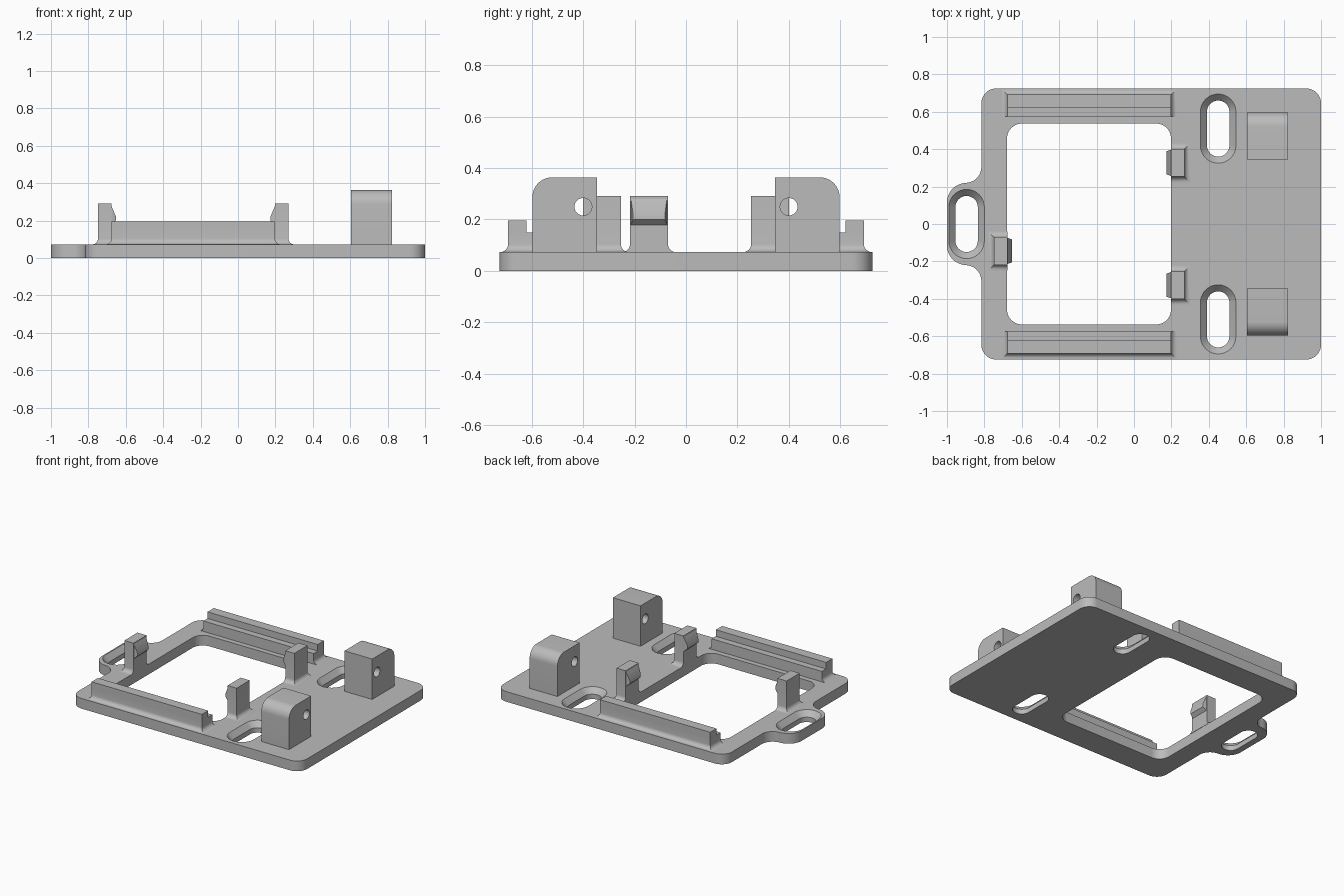
import bpy
import bmesh
from math import sin, cos, pi, radians
from mathutils import Vector

T = 0.073        # plate thickness
FIL = 0.03       # foot fillet radius

cube = bpy.data.objects.get("Cube")
if cube:
    bpy.data.objects.remove(cube, do_unlink=True)

grey = bpy.data.materials.new("grey plastic")
grey.use_nodes = True
colour = (0.5, 0.5, 0.5, 1)
grey.diffuse_color = colour
grey.node_tree.nodes["Principled BSDF"].inputs["Base Color"].default_value = colour


def loft(name, rings):
    """Solid skinned through equal-length rings of points, capped at both ends."""
    bm = bmesh.new()
    loops = [[bm.verts.new(p) for p in ring] for ring in rings]
    n = len(loops[0])
    for a, b in zip(loops, loops[1:]):
        for i in range(n):
            j = (i + 1) % n
            bm.faces.new((a[i], a[j], b[j], b[i]))
    bm.faces.new(loops[0])
    bm.faces.new(loops[-1])
    bmesh.ops.remove_doubles(bm, verts=bm.verts, dist=1e-5)
    bmesh.ops.recalc_face_normals(bm, faces=bm.faces)
    mesh = bpy.data.meshes.new(name)
    bm.to_mesh(mesh)
    bm.free()
    mesh.materials.append(grey)
    ob = bpy.data.objects.new(name, mesh)
    bpy.context.collection.objects.link(ob)
    return ob


def activate(ob):
    bpy.ops.object.select_all(action='DESELECT')
    ob.select_set(True)
    bpy.context.view_layer.objects.active = ob


def cut(ob, cutter):
    """Subtract the cutter and discard it."""
    cutter.hide_render = True
    mod = ob.modifiers.new("cut", 'BOOLEAN')
    mod.operation = 'DIFFERENCE'
    mod.solver = 'EXACT'
    mod.object = cutter
    activate(ob)
    bpy.ops.object.modifier_apply(modifier=mod.name)
    bpy.data.objects.remove(cutter, do_unlink=True)


def arc(cx, cy, r, start, end, steps=10):
    return [(cx + r * cos(radians(start + (end - start) * i / steps)),
             cy + r * sin(radians(start + (end - start) * i / steps)))
            for i in range(steps + 1)]


def at_z(points, z):
    return [Vector((x, y, z)) for x, y in points]


def rounded_rect(x0, x1, y, r):
    return (arc(x1 - r, y - r, r, 0, 90) + arc(x0 + r, y - r, r, 90, 180)
            + arc(x0 + r, r - y, r, 180, 270) + arc(x1 - r, r - y, r, 270, 360))


def stadium(cx, cy, half, r):
    return arc(cx, cy + half, r, 0, 180, 16) + arc(cx, cy - half, r, 180, 360, 16)


def rect(x0, x1, y0, y1):
    return [(x0, y0), (x1, y0), (x1, y1), (x0, y1)]


def footed_rings(x0, x1, y0, y1, grow):
    """Rectangles flaring into the plate; grow flags the filleted sides."""
    rings = []
    for i in range(7):
        a = pi / 2 * i / 6
        g = FIL * (1 - sin(a))
        rings.append(at_z(rect(x0 - g * grow[0], x1 + g * grow[1],
                               y0 - g * grow[2], y1 + g * grow[3]),
                          T + FIL * (1 - cos(a))))
    return rings


# Base plate with a mounting ear on the right edge
LEFT = -0.816
half = (arc(0.92, 0.645, 0.08, 0, 90) + arc(LEFT + 0.08, 0.645, 0.08, 90, 180)
        + arc(LEFT - 0.085, 0.305, 0.085, 0, -90) + arc(-0.895, 0.115, 0.105, 90, 180))
outline = half + [(x, -y) for x, y in reversed(half)]
plate = loft("base_plate", [at_z(outline, 0), at_z(outline, T)])

# Window and countersunk slots
window = rounded_rect(-0.679, 0.198, 0.537, 0.08)
cut(plate, loft("window_cutter", [at_z(window, -0.1), at_z(window, 0.2)]))
for cx, cy in ((0.45, 0.51), (0.45, -0.51), (-0.895, 0)):
    levels = ((-0.1, 0.06), (0.035, 0.06), (T, 0.095), (0.11, 0.129))
    cut(plate, loft("slot_cutter", [at_z(stadium(cx, cy, 0.09, r), z) for z, r in levels]))

# Stepped rails along both long sides of the window
for side, s in (("back", 1), ("front", -1)):
    x0, x1 = -0.677, 0.198
    rings = footed_rings(x0, x1, 0.574, 0.692, (1, 1, 0, 1))
    rings.append(at_z(rect(x0, x1, 0.574, 0.692), 0.148))
    rings.append(at_z(rect(x0, x1, 0.621, 0.692), 0.148))
    rings.append(at_z(rect(x0, x1, 0.621, 0.692), 0.195))
    loft(side + "_rail", [[(x, s * y, z) for x, y, z in ring] for ring in rings])

# Snap clips: d points from the inner face towards the window
for name, face, d, yc in (("right_clip", -0.677, 1, -0.144),
                          ("back_left_clip", 0.198, -1, 0.327),
                          ("front_left_clip", 0.198, -1, -0.327)):
    w = 0.074
    x0, x1 = sorted((face, face - d * 0.072))
    rings = footed_rings(x0, x1, yc - w, yc + w, (d > 0, d < 0, 1, 1))
    rings.append(at_z(rect(x0, x1, yc - w, yc + w), 0.291))
    loft(name + "_post", rings)
    lip = [[(face + d * u, y, z) for y, z in rect(yc - h, yc + h, lo, hi)]
           for u, h, lo, hi in ((-0.01, 0.07, 0.178, 0.28), (0, 0.07, 0.178, 0.28),
                                (0.024, 0.062, 0.2, 0.222))]
    loft(name + "_lip", lip)

# Pivot blocks with a rounded outer top edge and a cross hole
for side, s in (("back", 1), ("front", -1)):
    r = 0.075
    profile = [(0.346, T), (0.597, T)] + arc(0.597 - r, 0.363 - r, r, 0, 90) + [(0.346, 0.363)]
    block = loft(side + "_pivot_block", [[(x, s * y, z) for y, z in profile]
                                         for x in (0.603, 0.823)])
    hole = arc(0.4, 0.249, 0.034, 0, 345, 23)
    cut(block, loft("hole_cutter", [[(x, s * y, z) for y, z in hole] for x in (0.5, 0.9)]))

# Smooth curved walls, keep edges crisp
for ob in list(bpy.context.collection.objects):
    if ob.type == 'MESH' and grey.name in ob.data.materials:
        activate(ob)
        bpy.ops.object.shade_smooth_by_angle(angle=radians(30))
